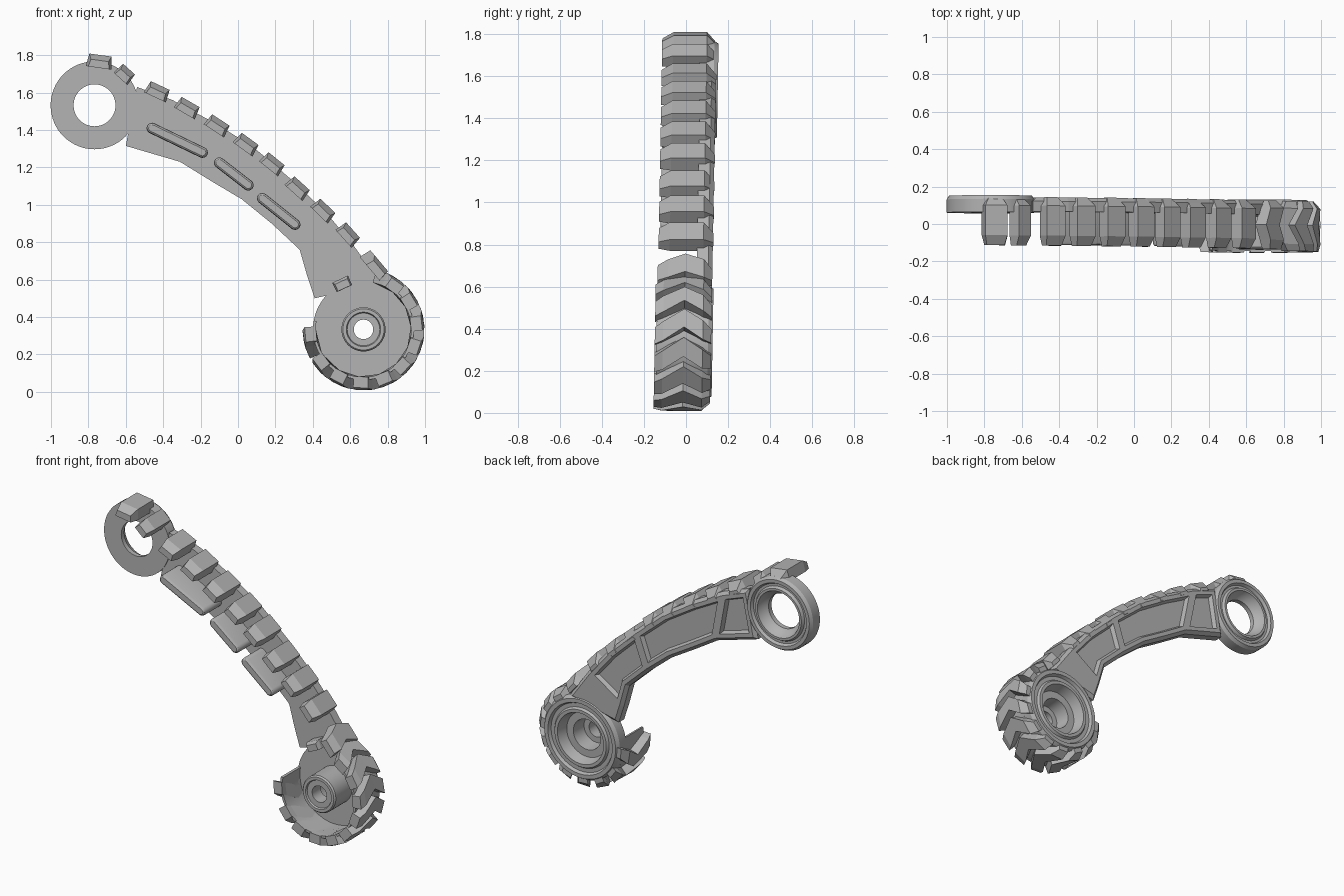
import bpy, bmesh
from math import sin, cos, radians, atan2, pi
from mathutils import Vector

cube = bpy.data.objects.get("Cube")
if cube:
    bpy.data.objects.remove(cube)

grey = bpy.data.materials.new("matte grey")
grey.use_nodes = True
grey.diffuse_color = (0.45, 0.45, 0.45, 1)
grey.node_tree.nodes["Principled BSDF"].inputs["Base Color"].default_value = (0.45, 0.45, 0.45, 1)

RING = (-0.767, 1.532)
HUB = (0.671, 0.334)
FRONT, EDGE, BACK = 0.055, 0.11, 0.13


def finish(bm, name, smooth=True):
    """Turn a bmesh into an object, with the slight sideways lean of the whole arm."""
    bmesh.ops.recalc_face_normals(bm, faces=bm.faces)
    for v in bm.verts:
        v.co.y += 0.018 * (v.co.z - 0.93)
    mesh = bpy.data.meshes.new(name)
    bm.to_mesh(mesh)
    bm.free()
    ob = bpy.data.objects.new(name, mesh)
    bpy.context.collection.objects.link(ob)
    mesh.materials.append(grey)
    if smooth:
        bpy.ops.object.select_all(action="DESELECT")
        ob.select_set(True)
        bpy.context.view_layer.objects.active = ob
        bpy.ops.object.shade_smooth_by_angle(angle=radians(30))
    return ob


def loft(bm, rings, closed=False):
    """Join rings of points with quads; cap the ends unless the loft closes on itself."""
    loops = [[bm.verts.new(p) for p in ring] for ring in rings]
    n = len(loops[0])
    pairs = list(zip(loops, loops[1:]))
    if closed:
        pairs.append((loops[-1], loops[0]))
    for a, b in pairs:
        for i in range(n):
            j = (i + 1) % n
            bm.faces.new((a[i], a[j], b[j], b[i]))
    if not closed:
        bm.faces.new(loops[0])
        bm.faces.new(loops[-1])


def lathe(name, centre, profile, start=0, end=360, steps=64):
    """Spin a closed (radius, y) profile about a y axis."""
    full = end - start == 360
    count = steps if full else steps + 1
    rings = []
    for k in range(count):
        a = radians(start + (end - start) * k / steps)
        rings.append([(centre[0] + r * cos(a), y, centre[1] + r * sin(a)) for r, y in profile])
    bm = bmesh.new()
    loft(bm, rings, full)
    return finish(bm, name)


def lug(name, place, stations, base):
    """Tread block: stations of (y, shift, length, height) mapped by place(along, up)."""
    bm = bmesh.new()
    rings = []
    for y, shift, length, height in stations:
        h = length / 2
        corners = [(-h, base), (h, base), (h * 0.85, height), (-h * 0.85, height)]
        ring = []
        for s, up in corners:
            x, z = place(s + shift, up)
            ring.append((x, y, z))
        rings.append(ring)
    loft(bm, rings)
    return finish(bm, name, False)


# Curved arm plate: top and bottom edge points, cells between them
top = [(-0.54, 1.63), (-0.35, 1.56), (-0.12, 1.435), (0.08, 1.31),
       (0.28, 1.14), (0.47, 0.96), (0.62, 0.78), (0.76, 0.585)]
bottom = [(-0.6, 1.315), (-0.31, 1.23), (-0.14, 1.125), (0.02, 1.03),
          (0.18, 0.9), (0.33, 0.76), (0.37, 0.62), (0.41, 0.5)]
bm = bmesh.new()
front = [[bm.verts.new((x, FRONT, z)) for x, z in side] for side in (top, bottom)]
back = [[bm.verts.new((x, EDGE, z)) for x, z in side] for side in (top, bottom)]
cells = []
for i in range(len(top) - 1):
    bm.faces.new((front[0][i], front[0][i + 1], front[1][i + 1], front[1][i]))
    cells.append(bm.faces.new((back[0][i], back[1][i], back[1][i + 1], back[0][i + 1])))
    for s in (0, 1):
        bm.faces.new((front[s][i], back[s][i], back[s][i + 1], front[s][i + 1]))
for i in (0, -1):
    bm.faces.new((front[0][i], front[1][i], back[1][i], back[0][i]))
bmesh.ops.recalc_face_normals(bm, faces=bm.faces)
bmesh.ops.inset_region(bm, faces=cells, thickness=0.02, depth=BACK - EDGE, use_even_offset=True)
# Three recessed panels on the back
for group in (cells[0:1], cells[1:4], cells[4:6]):
    bmesh.ops.inset_region(bm, faces=group, thickness=0.025, use_even_offset=True)
    bmesh.ops.inset_region(bm, faces=group, thickness=0.012, depth=-0.025, use_even_offset=True)
finish(bm, "arm_plate", False)

# Upper pivot ring
lathe("upper_ring", RING, [
    (0.112, 0.05), (0.235, 0.05), (0.235, 0.12), (0.222, 0.14), (0.2, 0.14), (0.19, 0.122),
    (0.175, 0.122), (0.165, 0.14), (0.15, 0.14), (0.135, 0.1), (0.112, 0.08)])

# Lower hub with stepped back recess and front boss
lathe("lower_hub", HUB, [
    (0.27, 0.05), (0.27, 0.115), (0.255, 0.137), (0.23, 0.137), (0.22, 0.118), (0.195, 0.118),
    (0.185, 0.133), (0.165, 0.133), (0.145, 0.065), (0.098, 0.065), (0.088, -0.03),
    (0.052, -0.03), (0.052, -0.115), (0.087, -0.115), (0.092, -0.125), (0.11, -0.125),
    (0.118, -0.115), (0.118, 0.05)])

# Open drum wall that carries the tread
lathe("drum_wall", HUB, [(0.255, 0.06), (0.27, 0.06), (0.27, -0.13), (0.255, -0.13)], -190, 62)

# Long rounded bars standing out of the plate front
bars = [((-0.46, 1.41), (-0.19, 1.28)), ((-0.1, 1.225), (0.055, 1.105)), ((0.13, 1.035), (0.305, 0.895))]
for number, (a, b) in enumerate(bars):
    a, b = Vector(a), Vector(b)
    heading = atan2(b.y - a.y, b.x - a.x)
    rings = []
    for y, r in ((FRONT + 0.02, 0.029), (-0.105, 0.029), (-0.115, 0.025), (-0.12, 0.018)):
        ring = []
        for end, turn in ((b, -pi / 2), (a, pi / 2)):
            for k in range(9):
                t = heading + turn + pi * k / 8
                ring.append((end.x + r * cos(t), y, end.y + r * sin(t)))
        rings.append(ring)
    bm = bmesh.new()
    loft(bm, rings)
    finish(bm, f"rounded_bar_{number + 1}")


# Tread lugs along the top edge: x, z, slope in degrees, length
def on_arm(x, z, slope):
    a = radians(slope)
    return lambda s, up: (x + s * cos(a) - up * sin(a), z + s * sin(a) + up * cos(a))


arm_lugs = [(-0.74, 1.767, -8, 0.14), (-0.605, 1.7, -42, 0.1), (-0.43, 1.607, -25, 0.13),
            (-0.27, 1.52, -30, 0.13), (-0.11, 1.425, -33, 0.13), (0.045, 1.325, -36, 0.13),
            (0.185, 1.22, -39, 0.13), (0.32, 1.09, -42, 0.13), (0.457, 0.97, -44, 0.13),
            (0.59, 0.842, -48, 0.13)]
for number, (x, z, slope, size) in enumerate(arm_lugs):
    lug(f"arm_lug_{number + 1}", on_arm(x, z, slope),
        [(-0.128, 0, size * 0.8, 0.005), (-0.075, 0, size, 0.034),
         (0.085, 0, size, 0.034), (0.132, 0, size * 0.55, -0.015)], -0.035)

# Transition lug between the arm and the wheel
lug("transition_lug", on_arm(0.735, 0.675, -50),
    [(-0.13, 0.02, 0.11, 0.01), (-0.08, 0.01, 0.13, 0.032), (0, -0.025, 0.13, 0.032),
     (0.09, 0.01, 0.13, 0.032), (0.13, 0.02, 0.08, -0.01)], -0.035)


# Chevron lugs around the drum
def on_hub(degrees):
    def place(s, up):
        a = radians(degrees) + s / 0.3
        r = 0.27 + up
        return HUB[0] + r * cos(a), HUB[1] + r * sin(a)
    return place


for number, angle in enumerate((56, 33, 8, -17, -42, -66, -91, -116, -141, -173)):
    lug(f"wheel_lug_{number + 1}", on_hub(angle),
        [(-0.138, -0.01, 0.09, 0.045), (-0.1, 0.01, 0.1, 0.056), (0, 0.07, 0.1, 0.056),
         (0.09, 0.015, 0.1, 0.056), (0.13, -0.01, 0.08, 0.02)], -0.014)

# Short stub lug left on the upper side of the hub
lug("stub_lug", on_hub(115),
    [(-0.035, 0, 0.09, 0.015), (-0.01, 0, 0.11, 0.03), (0.08, 0, 0.11, 0.03)], -0.025)
